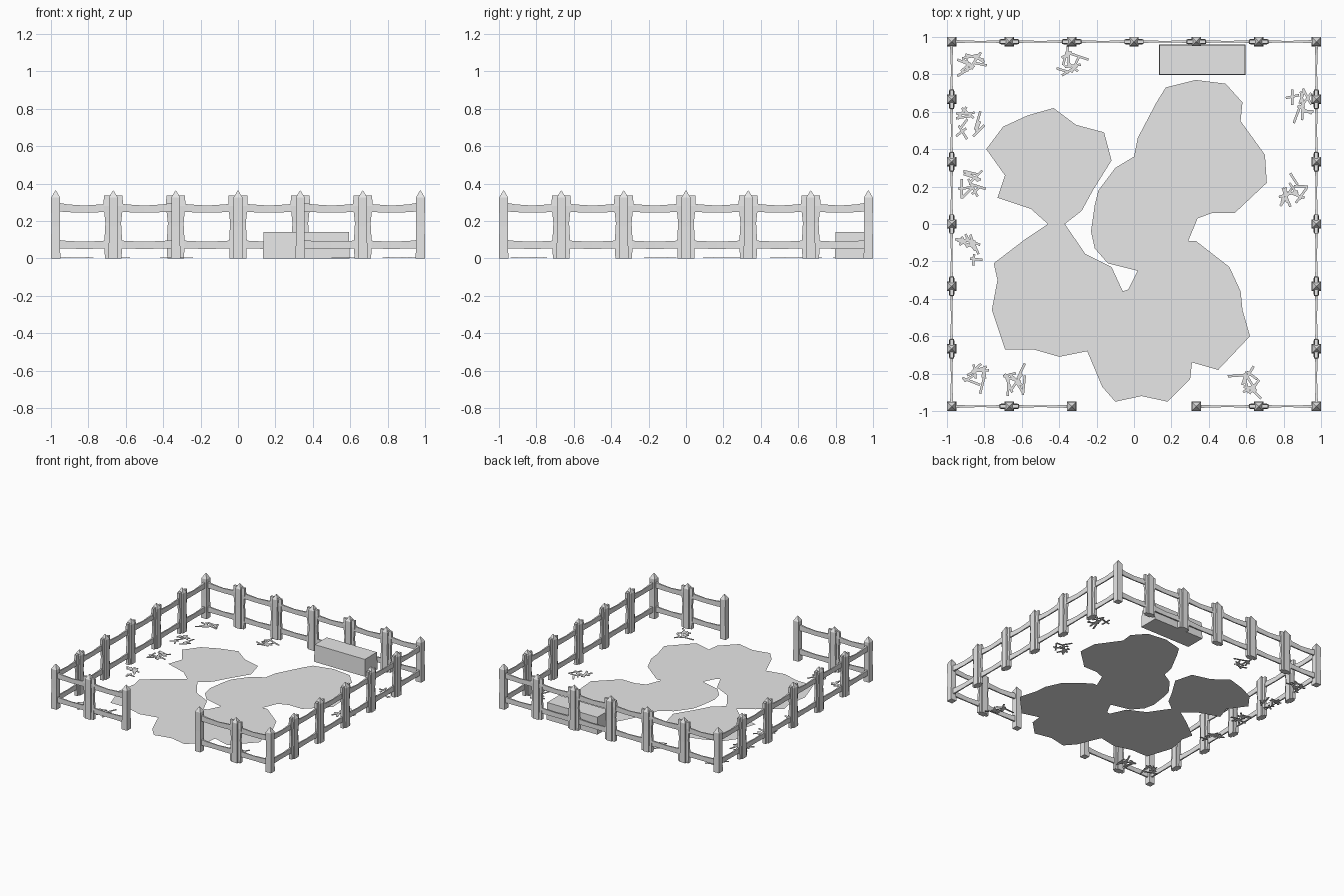
import bpy, bmesh, math, random
from mathutils import Matrix, Vector

if "Cube" in bpy.data.objects:
    bpy.data.objects.remove(bpy.data.objects["Cube"])

random.seed(4)
grey = bpy.data.materials.new("weathered grey")
grey.diffuse_color = (0.8, 0.8, 0.8, 1)
grey.use_nodes = True
grey.node_tree.nodes["Principled BSDF"].inputs["Base Color"].default_value = grey.diffuse_color


def finish(bm, name):
    me = bpy.data.meshes.new(name)
    bm.to_mesh(me)
    bm.free()
    me.materials.append(grey)
    ob = bpy.data.objects.new(name, me)
    bpy.context.collection.objects.link(ob)
    return ob


def loft(bm, rings):
    """Closed solid through a row of equal-sized rings."""
    vs = [[bm.verts.new(p) for p in r] for r in rings]
    n = len(vs[0])
    for a, b in zip(vs, vs[1:]):
        for i in range(n):
            j = (i + 1) % n
            bm.faces.new((a[i], a[j], b[j], b[i]))
    bm.faces.new(vs[0][::-1])
    bm.faces.new(vs[-1])
    bmesh.ops.recalc_face_normals(bm, faces=bm.faces)


def square(hx, hy, z, cx=0):
    return [(cx + sx * hx, sy * hy, z) for sx, sy in ((-1, -1), (1, -1), (1, 1), (-1, 1))]


def post(name, x, y, angle, battens):
    bm = bmesh.new()
    loft(bm, [square(.025, .025, 0), square(.023, .023, .17),
              square(.024, .024, .325), square(.002, .002, .362)])
    # slim uneven battens on both sides carry the rail ends
    if battens:
        for s in (-1, 1):
            loft(bm, [square(.014, .014, 0, s * .031), square(.017, .011, .1, s * .030),
                      square(.013, .009, .19, s * .029), square(.018, .012, .28, s * .034),
                      square(.016, .009, .335, s * .034)])
    bm.transform(Matrix.Translation((x, y, 0)) @ Matrix.Rotation(angle, 4, 'Z'))
    finish(bm, name)


def rails(name, p, q):
    """Two hewn rails between neighbouring posts, thinner in the middle."""
    p, q = Vector(p), Vector(q)
    side = (q - p).normalized().cross(Vector((0, 0, 1)))
    bm = bmesh.new()
    for z, sag in ((.276, .013), (.076, .006)):
        rings = []
        for t in (0, .2, .5, .8, 1):
            k = 1 - (2 * t - 1) ** 2
            c = p.lerp(q, t) + Vector((0, 0, z - sag * k))
            w, h = .010 - .006 * k, .024 - .005 * k
            rings.append([c + side * (a * w) + Vector((0, 0, b * h))
                          for a, b in ((-1, -1), (1, -1), (1, 1), (-1, 1))])
        loft(bm, rings)
    finish(bm, name)


# fence: four sides, front side open in the middle
E = .975
stops = [-E, -.667, -.333, 0, .333, .667, E]
for label, sign, along_x in (("front", -1, True), ("back", 1, True),
                             ("left", -1, False), ("right", 1, False)):
    pts = [(s, sign * E, 0) if along_x else (sign * E, s, 0) for s in stops]
    for i, (x, y, _) in enumerate(pts):
        if label == "front" and i == 3:
            continue
        if i in (0, 6):
            if along_x:
                post(f"{label}_corner_post_{i}", x, y, 0, False)
            continue
        gate = label == "front" and i in (2, 4)
        post(f"{label}_post_{i}", x, y, 0 if along_x else math.pi / 2, not gate)
    for i in range(6):
        if not (label == "front" and i in (2, 3)):
            rails(f"{label}_rails_{i}", pts[i], pts[i + 1])

# feeding trough block
bm = bmesh.new()
loft(bm, [[(.365 + x, .878 + y, z) for x, y, z in square(.232, .082, 0)],
          [(.365 + x, .878 + y, z) for x, y, z in square(.228, .078, .14)]])
finish(bm, "trough")

# flat mud patches
patches = {
    "left_mud_patch": [
        (-.79, .40), (-.70, .52), (-.57, .58), (-.43, .62), (-.31, .53), (-.16, .49),
        (-.12, .34), (-.22, .18), (-.28, .07), (-.37, 0), (-.46, 0), (-.55, .08),
        (-.73, .14), (-.69, .26)],
    "right_mud_patch": [
        (0, .36), (.02, .46), (.12, .65), (.17, .73), (.33, .77), (.49, .75), (.58, .65),
        (.57, .55), (.70, .37), (.71, .22), (.54, .06), (.42, .06), (.34, .03),
        (.29, -.09), (.02, -.25), (-.14, -.21), (-.21, -.13), (-.23, -.04),
        (-.21, .10), (-.19, .18), (-.10, .30)],
    "front_mud_patch": [
        (-.37, 0), (-.46, 0), (-.58, -.08), (-.75, -.21), (-.73, -.30), (-.76, -.46),
        (-.69, -.67), (-.54, -.67), (-.40, -.71), (-.25, -.68), (-.17, -.87),
        (-.10, -.95), (.04, -.92), (.18, -.95), (.30, -.83), (.31, -.74), (.45, -.78),
        (.62, -.60), (.58, -.46), (.57, -.36), (.51, -.23), (.33, -.09), (.29, -.09),
        (.02, -.25), (-.03, -.35), (-.06, -.36), (-.12, -.23), (-.26, -.16)],
}
for name, outline in patches.items():
    bm = bmesh.new()
    f = bm.faces.new([bm.verts.new((x, y, .002)) for x, y in outline])
    f.normal_update()
    if f.normal.z < 0:
        f.normal_flip()
    bmesh.ops.triangulate(bm, faces=[f])
    finish(bm, name)

# scattered straw
heaps = [(-.86, .85), (-.34, .87), (-.88, .54), (-.88, .22), (-.86, -.14),
         (-.84, -.82), (-.63, -.84), (.60, -.86), (.85, .19), (.88, .64)]
for n, (hx, hy) in enumerate(heaps):
    bm = bmesh.new()
    for k in range(10):
        a = random.uniform(0, math.pi)
        m = (Matrix.Translation((hx + random.uniform(-.05, .05),
                                 hy + random.uniform(-.055, .055), .003))
             @ Matrix.Rotation(a, 4, 'Z')
             @ Matrix.Diagonal((random.uniform(.06, .11), .013, .004, 1)))
        bmesh.ops.create_cube(bm, size=1, matrix=m)
    finish(bm, f"straw_{n}")
